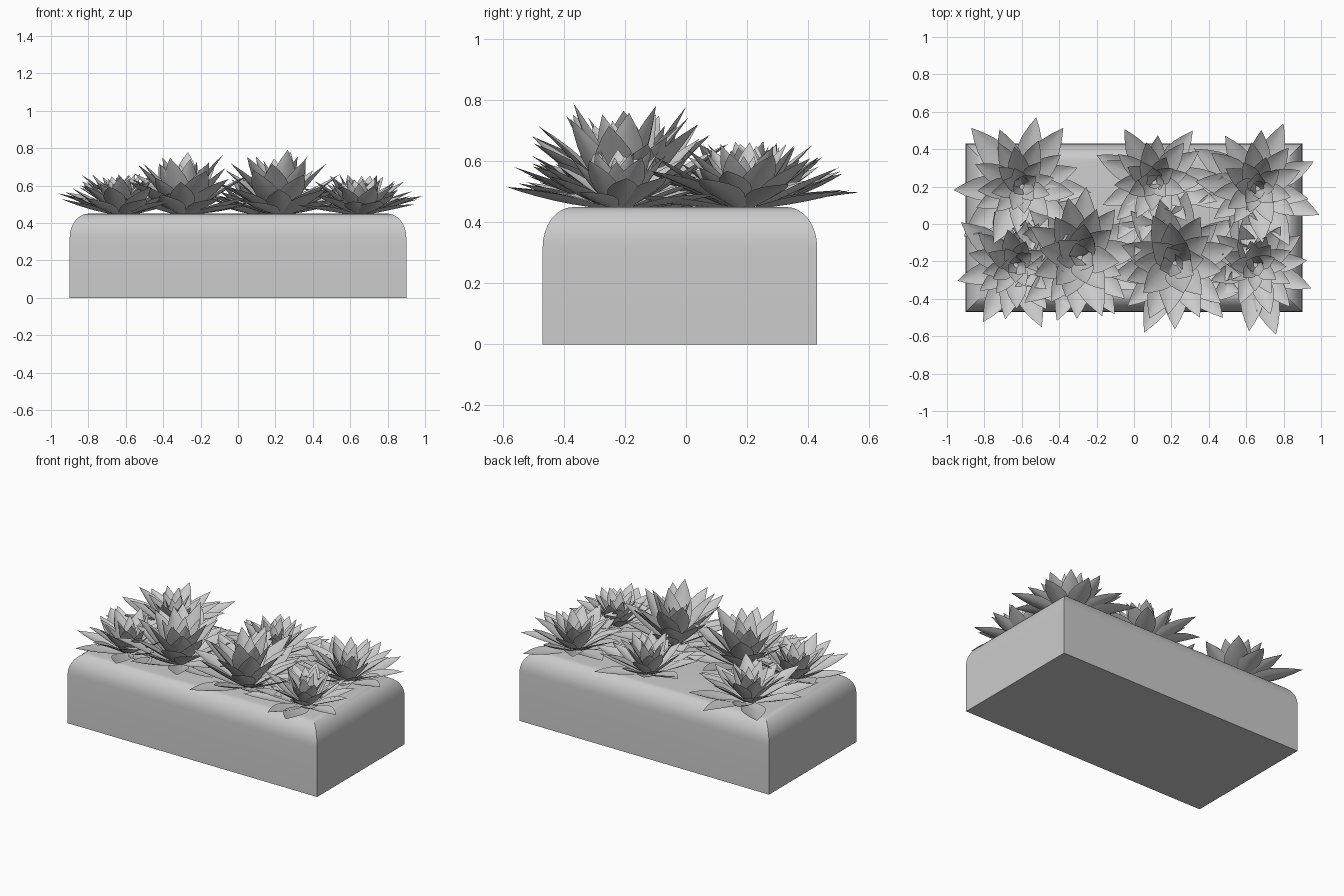
import bpy, bmesh, random
from math import sin, cos, pi, radians
from mathutils import Vector

if "Cube" in bpy.data.objects:
    bpy.data.objects.remove(bpy.data.objects["Cube"])

random.seed(4)
TOP = 0.45


def finish(bm, name, angle):
    bmesh.ops.recalc_face_normals(bm, faces=bm.faces)
    me = bpy.data.meshes.new(name)
    bm.to_mesh(me)
    bm.free()
    ob = bpy.data.objects.new(name, me)
    bpy.context.collection.objects.link(ob)
    bpy.ops.object.select_all(action='DESELECT')
    ob.select_set(True)
    bpy.context.view_layer.objects.active = ob
    bpy.ops.object.shade_smooth_by_angle(angle=radians(angle))
    return ob


# Planter box: stacked rectangles, rounded over at the top rim
def planter():
    bm = bmesh.new()
    levels = [(0, 0)]
    for i in range(9):
        a = i / 8 * pi / 2
        levels.append((0.10 * (1 - cos(a)), TOP - 0.13 * (1 - sin(a))))
    rings = []
    for inset, z in levels:
        hx, hy = 0.90 - inset, 0.45 - inset
        rings.append([bm.verts.new((sx * hx, -0.02 + sy * hy, z))
                      for sx, sy in ((-1, -1), (1, -1), (1, 1), (-1, 1))])
    for lo, hi in zip(rings, rings[1:]):
        for i in range(4):
            j = (i + 1) % 4
            bm.faces.new((lo[i], lo[j], hi[j], hi[i]))
    bm.faces.new(rings[0][::-1])
    bm.faces.new(rings[-1])
    finish(bm, "planter_box", 30)


# One pointed, slightly cupped leaf
def leaf(bm, base, heading, elev, length, width, bend):
    out = Vector((cos(heading), sin(heading), 0))
    side = Vector((-sin(heading), cos(heading), 0))
    # shorten leaves that would overhang the ends too far
    reach_x = base.x + out.x * cos(elev) * length
    if abs(reach_x) > 0.99:
        length *= (0.99 - abs(base.x)) / (abs(reach_x) - abs(base.x))
    widths = [0.38, 0.72, 0.96, 1.0, 0.80, 0.45]
    n = len(widths)
    p, rows = base.copy(), []
    for i, w in enumerate(widths):
        e = elev + bend * (i / n - 0.5)
        d = out * cos(e) + Vector((0, 0, sin(e)))
        up = Vector((0, 0, cos(e))) - out * sin(e)
        hw = w * width / 2
        rows.append([bm.verts.new(p + side * s * hw + up * s * s * hw * 0.3)
                     for s in (-1, -0.5, 0, 0.5, 1)])
        p = p + d * (length / n)
    tip = bm.verts.new(p)
    for a, b in zip(rows, rows[1:]):
        for k in range(4):
            bm.faces.new((a[k], a[k + 1], b[k + 1], b[k]))
    for k in range(4):
        bm.faces.new((rows[-1][k], rows[-1][k + 1], tip))


# Rosette: spiral of leaves, flat outside and upright in the middle
def rosette(name, x, y, radius, height, count=38):
    bm = bmesh.new()
    start = random.uniform(0, 2 * pi)
    for i in range(count):
        t = i / (count - 1)
        heading = start + i * 2.39996 + random.uniform(-0.15, 0.15)
        elev = radians(8 + 68 * t ** 1.15 + random.uniform(-4, 8))
        reach = radius + (height - radius) * min(1, t * 1.3)
        if t > 0.85:
            reach *= 1 - 2.0 * (t - 0.85)
        length = reach * random.uniform(0.88, 1.08)
        r0 = 0.045 * (1 - t) + 0.01
        base = Vector((x + r0 * cos(heading), y + r0 * sin(heading), TOP - 0.005 + 0.01 * t))
        leaf(bm, base, heading, elev, length, 0.40 * length,
             radians(random.uniform(-8, 14)))
    finish(bm, name, 60)


planter()
plants = [(-0.60, 0.20, 0.36, 0.23), (0.11, 0.22, 0.31, 0.23), (0.66, 0.19, 0.35, 0.22),
          (-0.63, -0.22, 0.34, 0.22), (-0.29, -0.18, 0.36, 0.35),
          (0.22, -0.21, 0.35, 0.35), (0.65, -0.22, 0.32, 0.21)]
for i, spec in enumerate(plants):
    rosette(f"succulent_{i + 1}", *spec)
